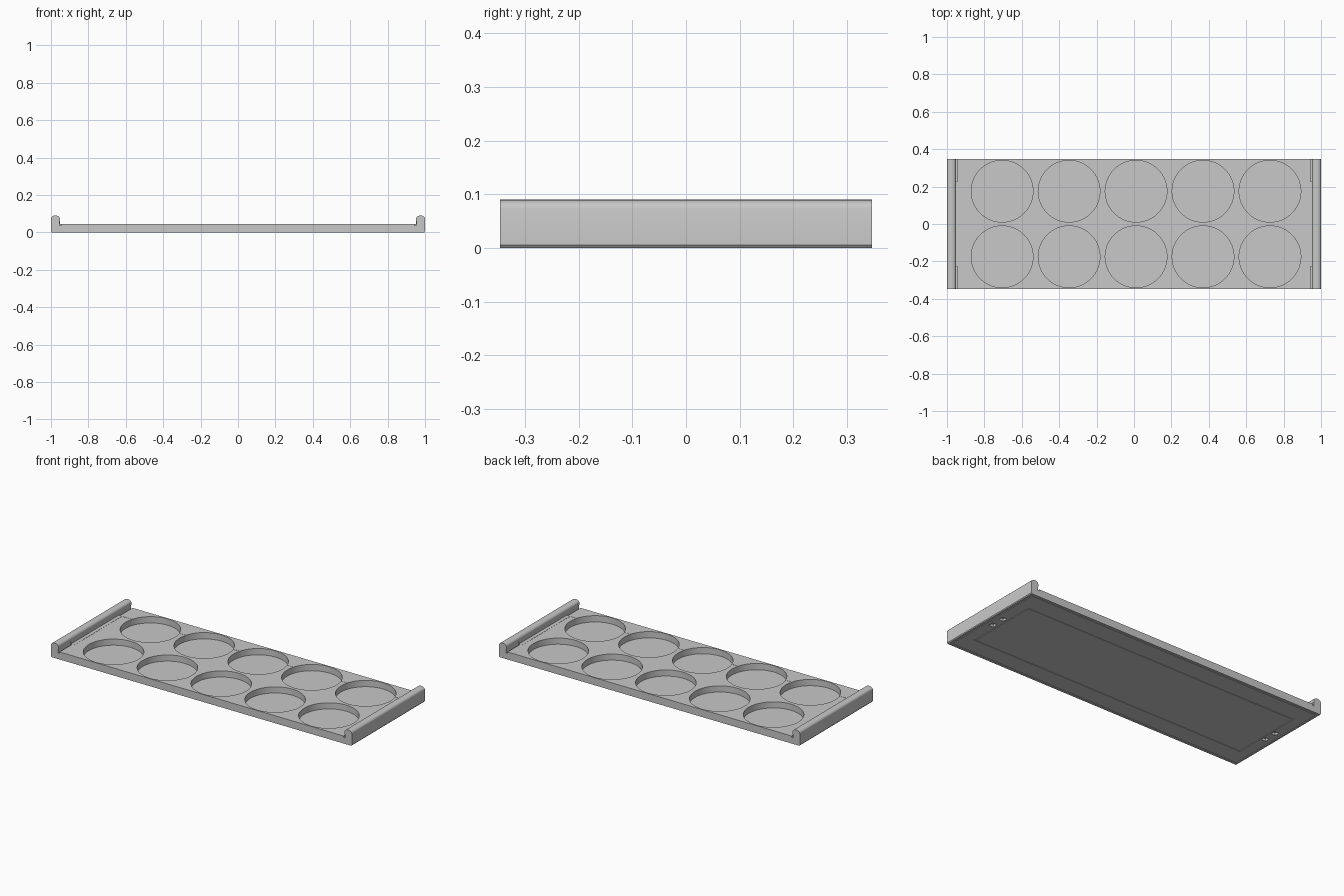
import bpy, bmesh, math
from mathutils import Matrix

cube = bpy.data.objects.get("Cube")
if cube:
    bpy.data.objects.remove(cube, do_unlink=True)

HALF_Y = 0.347
DECK = 0.045

grey = bpy.data.materials.new("plain grey")
grey.use_nodes = True
colour = (0.58, 0.58, 0.58, 1)
grey.diffuse_color = colour
grey.node_tree.nodes["Principled BSDF"].inputs["Base Color"].default_value = colour


def finish(name, bm):
    bmesh.ops.recalc_face_normals(bm, faces=bm.faces)
    mesh = bpy.data.meshes.new(name)
    bm.to_mesh(mesh)
    bm.free()
    mesh.materials.append(grey)
    obj = bpy.data.objects.new(name, mesh)
    bpy.context.collection.objects.link(obj)
    return obj


def add_box(bm, x0, x1, y0, y1, z0, z1):
    m = Matrix.Translation(((x0 + x1) / 2, (y0 + y1) / 2, (z0 + z1) / 2))
    m = m @ Matrix.Diagonal((x1 - x0, y1 - y0, z1 - z0, 1))
    bmesh.ops.create_cube(bm, size=1, matrix=m)


def box(name, hx, hy, z0, z1):
    bm = bmesh.new()
    add_box(bm, -hx, hx, -hy, hy, z0, z1)
    return finish(name, bm)


def cut(target, cutter):
    cutter.hide_render = True
    mod = target.modifiers.new("cut", "BOOLEAN")
    mod.operation = "DIFFERENCE"
    mod.solver = "EXACT"
    mod.object = cutter
    bpy.context.view_layer.objects.active = target
    bpy.ops.object.modifier_apply(modifier=mod.name)
    bpy.data.objects.remove(cutter, do_unlink=True)


# Tray: deck and round-topped end rails as one closed prism along y
half = [(0.996, 0), (1, 0.005)]
for i in range(9):
    a = math.pi * i / 8
    half.append((0.976 + 0.024 * math.cos(a), 0.074 + 0.016 * math.sin(a)))
half.append((0.952, DECK))
section = half + [(-x, z) for x, z in reversed(half)]
bm = bmesh.new()
front = [bm.verts.new((x, -HALF_Y, z)) for x, z in section]
back = [bm.verts.new((x, HALF_Y, z)) for x, z in section]
bm.faces.new(front)
bm.faces.new(back[::-1])
for i in range(len(section)):
    j = (i + 1) % len(section)
    bm.faces.new((front[j], front[i], back[i], back[j]))
tray = finish("tray", bm)

# Ten round pockets
bm = bmesh.new()
for col in range(5):
    for y in (-0.175, 0.175):
        m = Matrix.Translation((-0.705 + 0.358 * col, y, 0.057))
        bmesh.ops.create_cone(bm, cap_ends=True, segments=64, radius1=0.165,
                              radius2=0.165, depth=0.1, matrix=m)
cut(tray, finish("pocket_cutter", bm))

# Narrow reliefs between deck and rails at the four corners
bm = bmesh.new()
for sx in (-1, 1):
    for sy in (-1, 1):
        xs = sorted((sx * 0.944, sx * 0.954))
        ys = sorted((sy * 0.228, sy * 0.4))
        add_box(bm, *xs, *ys, 0.036, 0.06)
cut(tray, finish("relief_cutter", bm))

# Shallow centre panel on the deck
cut(tray, box("panel_cutter", 0.93, 0.225, DECK - 0.001, 0.065))

# Underside: two rectangular grooves
for gx, gy, w in ((0.92, 0.225, 0.012), (0.985, 0.332, 0.004)):
    frame = box("frame_cutter", gx, gy, -0.01, 0.003)
    cut(frame, box("frame_core", gx - w, gy - w, -0.02, 0.02))
    cut(tray, frame)

# Underside: paired latch slots at each end
bm = bmesh.new()
for sx in (-1, 1):
    for y in (-0.04, 0.04):
        add_box(bm, *sorted((sx * 0.925, sx * 0.955)), y - 0.015, y + 0.015, -0.01, 0.015)
cut(tray, finish("slot_cutter", bm))

# Smooth curved walls, sharp edges kept
bpy.ops.object.select_all(action="DESELECT")
tray.select_set(True)
bpy.context.view_layer.objects.active = tray
bpy.ops.object.shade_smooth_by_angle(angle=math.radians(30))
